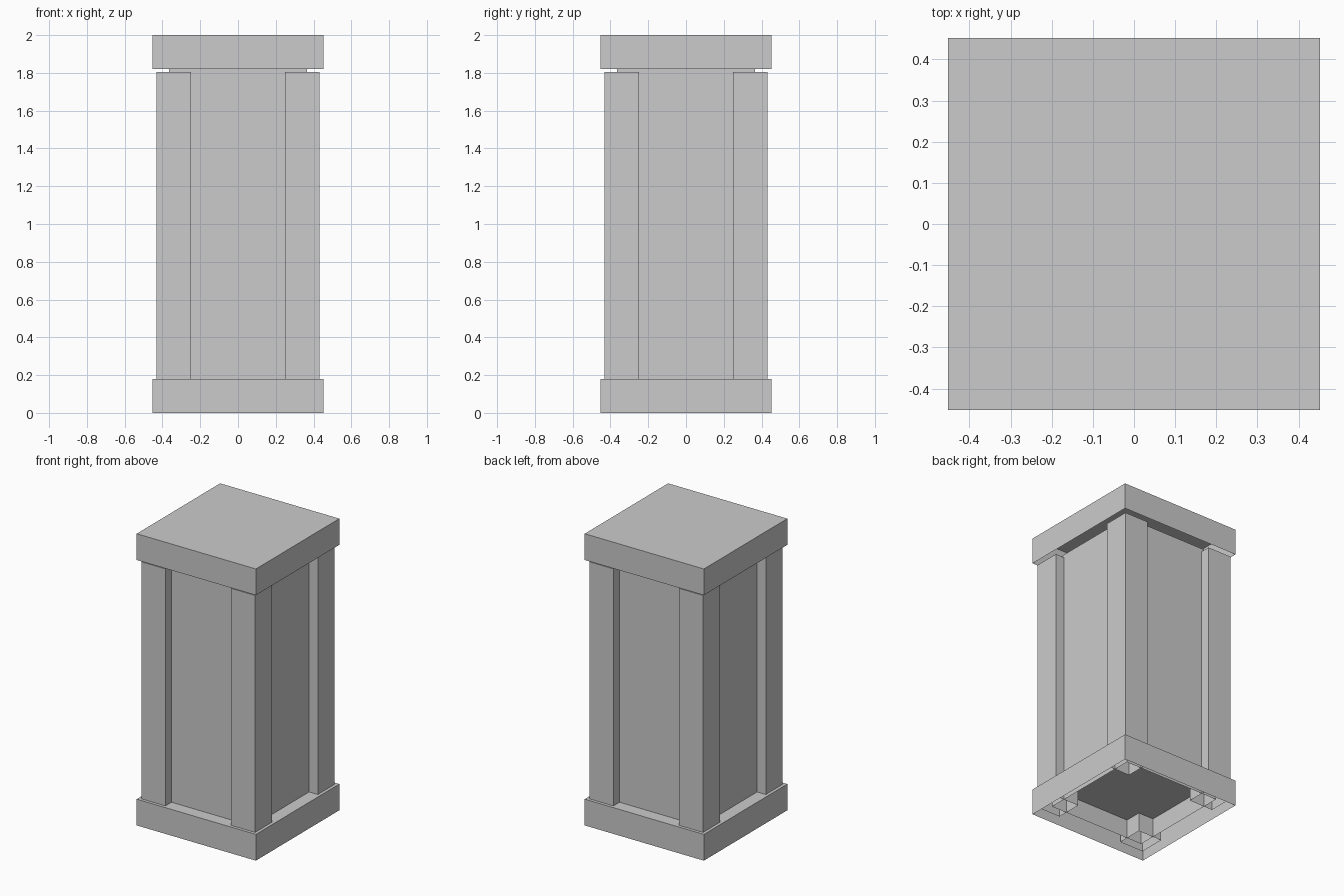
import bpy, bmesh

if "Cube" in bpy.data.objects:
    bpy.data.objects.remove(bpy.data.objects["Cube"])


def open_box(name, x, y, half, z0, z1):
    """Square box with its underside left open."""
    bm = bmesh.new()
    bmesh.ops.create_cube(bm, size=1)
    for v in bm.verts:
        v.co = (x + v.co.x * 2 * half, y + v.co.y * 2 * half,
                z0 if v.co.z < 0 else z1)
    bm.normal_update()
    bottom = [f for f in bm.faces if f.normal.z < -0.5]
    bmesh.ops.delete(bm, geom=bottom, context='FACES')
    mesh = bpy.data.meshes.new(name)
    bm.to_mesh(mesh)
    bm.free()
    obj = bpy.data.objects.new(name, mesh)
    bpy.context.collection.objects.link(obj)
    return obj


# Plinth and cap, hollow underneath
open_box("base", 0, 0, 0.452, 0, 0.18)
open_box("cap", 0, 0, 0.452, 1.82, 2.0)

# Recessed pillar core
open_box("core", 0, 0, 0.365, 0.05, 1.825)

# Square corner posts
for sx, side in ((-1, "left"), (1, "right")):
    for sy, end in ((-1, "front"), (1, "back")):
        open_box(f"{end}_{side}_post", sx * 0.34, sy * 0.34, 0.091, 0.05, 1.805)
